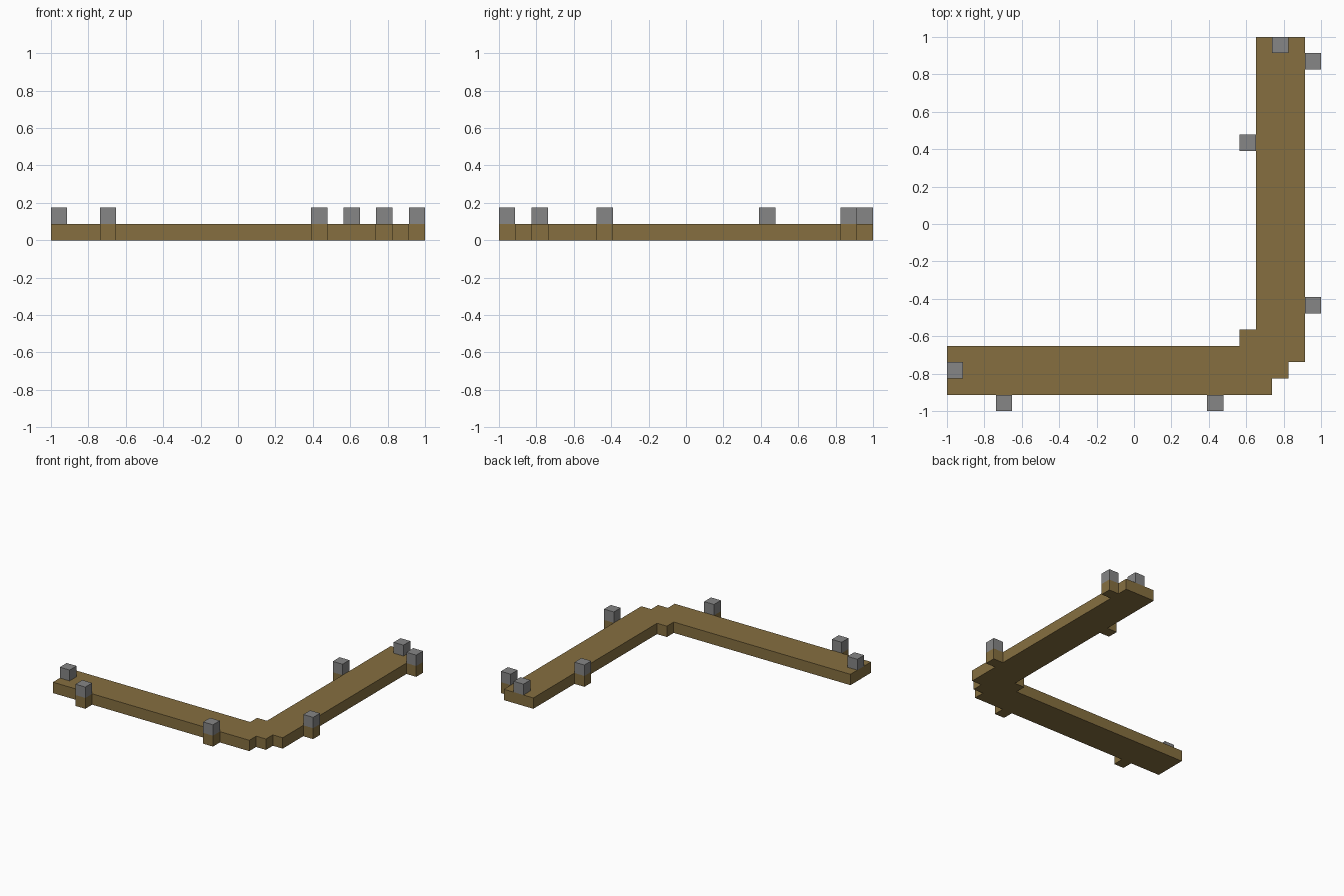
import bpy
import bmesh

U = 2 / 23  # one block


def material(name, color):
    m = bpy.data.materials.new(name)
    m.use_nodes = True
    m.diffuse_color = color
    m.node_tree.nodes["Principled BSDF"].inputs["Base Color"].default_value = color
    return m


def prism(name, outline, level, mat):
    """Extrude a block-grid outline one block high, starting at the given level."""
    bm = bmesh.new()
    face = bm.faces.new([bm.verts.new((x * U - 1, y * U - 1, level * U)) for x, y in outline])
    top = bmesh.ops.extrude_face_region(bm, geom=[face])["geom"]
    verts = [v for v in top if isinstance(v, bmesh.types.BMVert)]
    bmesh.ops.translate(bm, verts=verts, vec=(0, 0, U))
    bmesh.ops.recalc_face_normals(bm, faces=bm.faces)
    mesh = bpy.data.meshes.new(name)
    bm.to_mesh(mesh)
    bm.free()
    mesh.materials.append(mat)
    obj = bpy.data.objects.new(name, mesh)
    bpy.context.scene.collection.objects.link(obj)
    return obj


def block(name, x, y, level, mat):
    return prism(name, [(x, y), (x + 1, y), (x + 1, y + 1), (x, y + 1)], level, mat)


cube = bpy.data.objects.get("Cube")
if cube:
    bpy.data.objects.remove(cube, do_unlink=True)

dirt = material("path brown", (0.238, 0.159, 0.051, 1))
stone = material("post grey", (0.238, 0.238, 0.238, 1))

# L-shaped path with a stepped corner
prism("path", [(0, 1), (20, 1), (20, 2), (21, 2), (21, 3), (22, 3), (22, 23),
               (19, 23), (19, 5), (18, 5), (18, 4), (0, 4)], 0, dirt)

# Posts standing on the path ends
for x, y in [(0, 2), (20, 22)]:
    block("end_post", x, y, 1, stone)

# Posts beside the path, each on its own footing
for x, y in [(3, 0), (16, 0), (22, 6), (22, 21), (18, 16)]:
    block("footing", x, y, 0, dirt)
    block("side_post", x, y, 1, stone)
